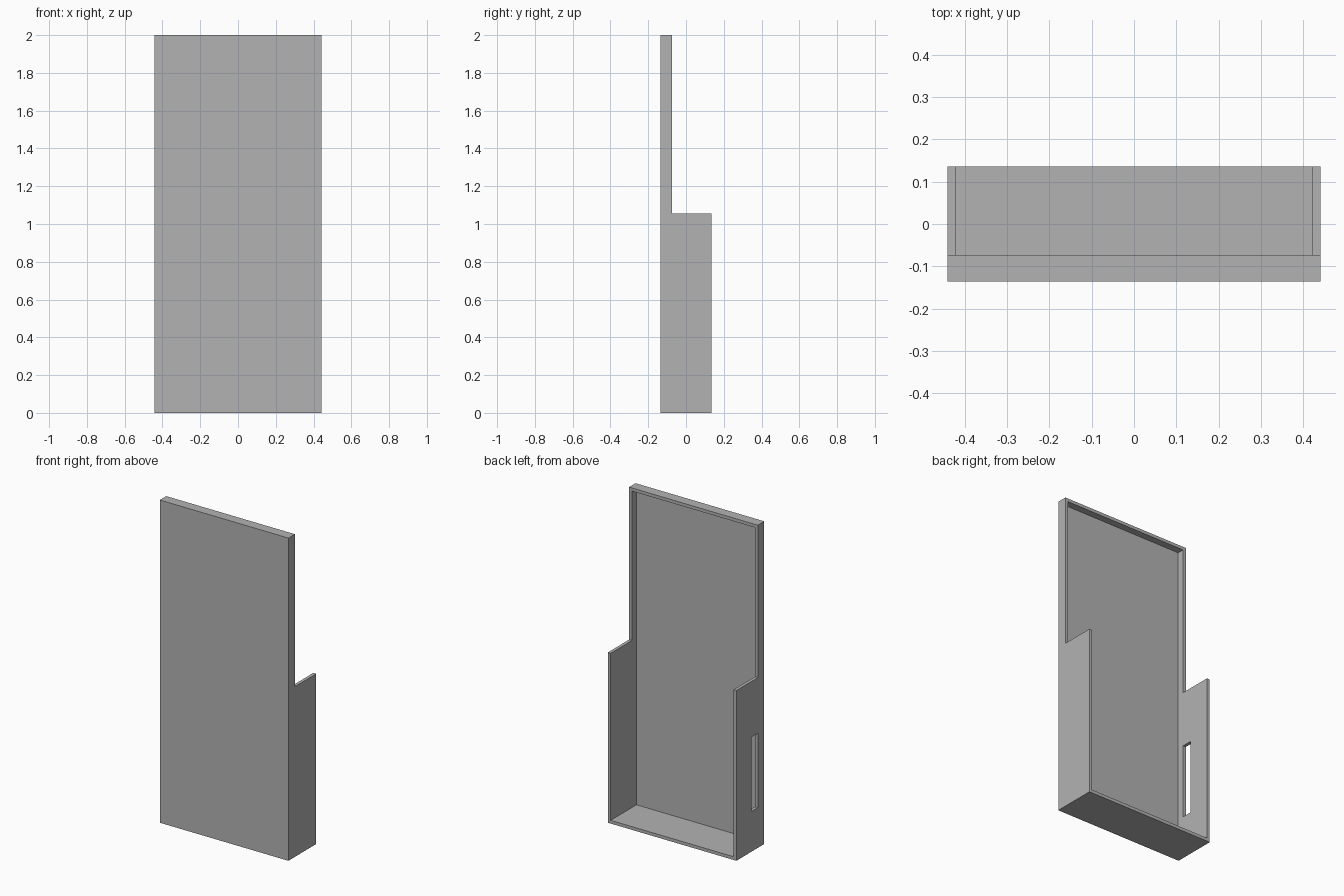
import bpy
import bmesh
from mathutils import Vector

default = bpy.data.objects.get("Cube")
if default:
    bpy.data.objects.remove(default, do_unlink=True)

HALF_W, HALF_D, HEIGHT = 0.441, 0.136, 2.0
STEP_Y, STEP_Z = -0.073, 1.055
WALL = 0.02

grey = bpy.data.materials.new("plain grey")
grey.use_nodes = True
colour = (0.45, 0.45, 0.45, 1)
grey.diffuse_color = colour
grey.node_tree.nodes["Principled BSDF"].inputs["Base Color"].default_value = colour


def extrude_profile(name, profile, x0, x1):
    """Extrude a (y, z) outline along x into a closed solid."""
    bm = bmesh.new()
    face = bm.faces.new([bm.verts.new((x0, y, z)) for y, z in profile])
    moved = bmesh.ops.extrude_face_region(bm, geom=[face])["geom"]
    bmesh.ops.translate(bm, vec=Vector((x1 - x0, 0, 0)),
                        verts=[v for v in moved if isinstance(v, bmesh.types.BMVert)])
    bmesh.ops.recalc_face_normals(bm, faces=bm.faces)
    mesh = bpy.data.meshes.new(name)
    bm.to_mesh(mesh)
    bm.free()
    mesh.materials.append(grey)
    obj = bpy.data.objects.new(name, mesh)
    bpy.context.collection.objects.link(obj)
    return obj


def box_profile(y0, y1, z0, z1):
    return [(y0, z0), (y1, z0), (y1, z1), (y0, z1)]


def cut(target, cutter):
    """Subtract the cutter and remove it."""
    cutter.hide_render = True
    mod = target.modifiers.new("cut", "BOOLEAN")
    mod.operation = "DIFFERENCE"
    mod.solver = "EXACT"
    mod.object = cutter
    bpy.context.view_layer.objects.active = target
    bpy.ops.object.modifier_apply(modifier=mod.name)
    bpy.data.objects.remove(cutter, do_unlink=True)


# Stepped shell: deep lower half, shallow upper half
outline = [(-HALF_D, 0), (HALF_D, 0), (HALF_D, STEP_Z),
           (STEP_Y, STEP_Z), (STEP_Y, HEIGHT), (-HALF_D, HEIGHT)]
case = extrude_profile("case_shell", outline, -HALF_W, HALF_W)

# Hollow open to the back
inner = HALF_W - WALL
cut(case, extrude_profile("hollow_cutter",
                          box_profile(WALL - HALF_D, HALF_D + 0.1, WALL, HEIGHT - WALL),
                          -inner, inner))

# Tall slot through one side wall
cut(case, extrude_profile("slot_cutter", box_profile(STEP_Y, -0.01, 0.25, 0.71),
                          -HALF_W - 0.1, -inner + 0.1))
